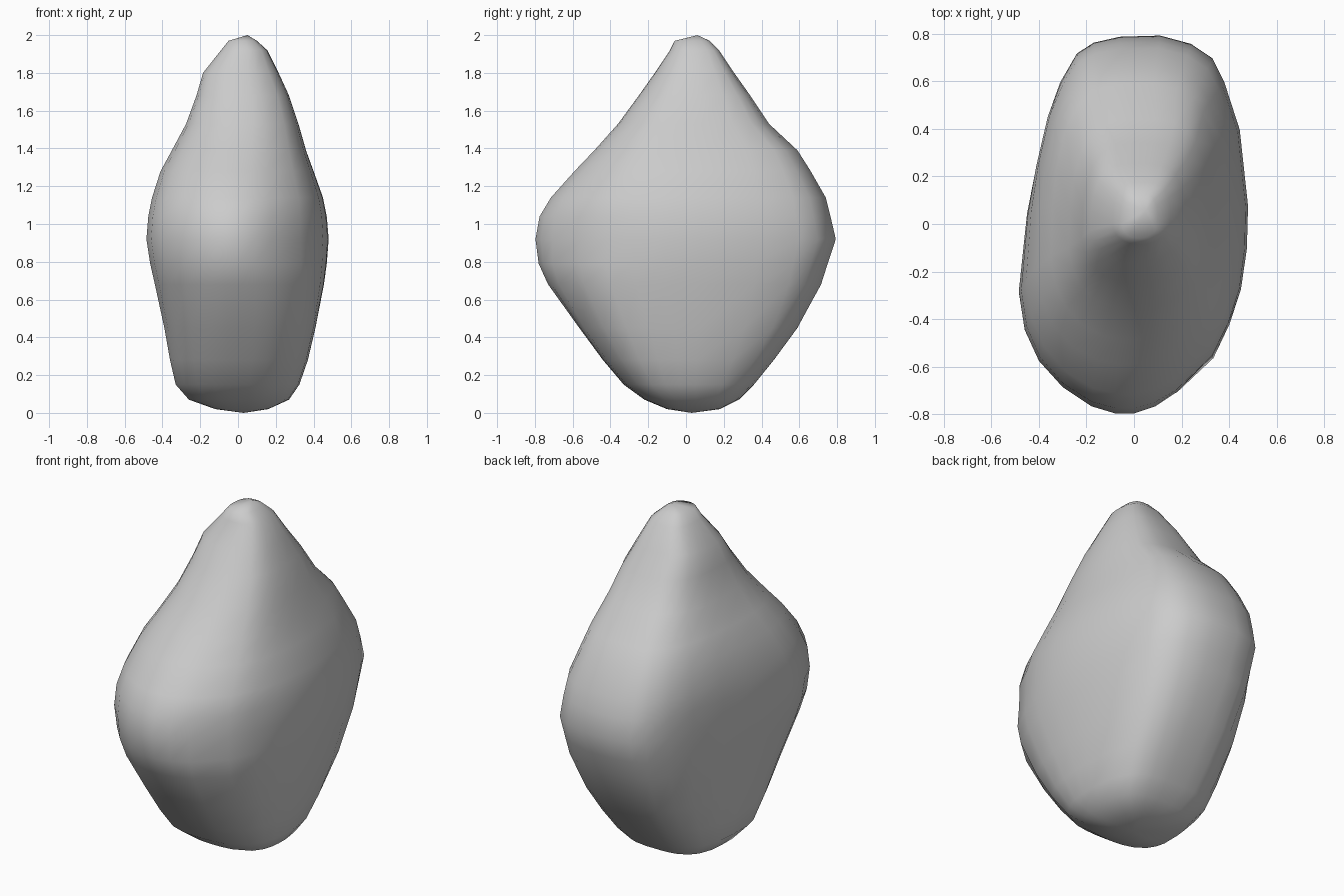
import bpy, bmesh, math

# Silhouette by height: z, left x, right x, front y, back y
levels = [
    (0.02, -0.12, 0.16, -0.10, 0.18),
    (0.07, -0.26, 0.27, -0.22, 0.28),
    (0.15, -0.33, 0.325, -0.33, 0.36),
    (0.28, -0.36, 0.37, -0.44, 0.465),
    (0.45, -0.39, 0.41, -0.565, 0.59),
    (0.68, -0.44, 0.455, -0.73, 0.715),
    (0.79, -0.465, 0.47, -0.78, 0.75),
    (0.92, -0.485, 0.48, -0.797, 0.793),
    (1.04, -0.475, 0.47, -0.775, 0.765),
    (1.14, -0.455, 0.45, -0.715, 0.74),
    (1.28, -0.41, 0.40, -0.59, 0.66),
    (1.39, -0.35, 0.36, -0.485, 0.59),
    (1.53, -0.275, 0.32, -0.36, 0.44),
    (1.68, -0.22, 0.27, -0.25, 0.34),
    (1.80, -0.185, 0.215, -0.165, 0.255),
    (1.92, -0.09, 0.155, -0.085, 0.175),
    (1.97, -0.05, 0.10, -0.06, 0.125),
]

# Widest cross-section, counter-clockwise from the right
section = [(.48, .08), (.445, .4), (.38, .6), (.33, .7), (.24, .76), (.11, .795),
           (-.06, .79), (-.17, .765), (-.24, .72), (-.31, .6), (-.36, .46),
           (-.41, .25), (-.45, .05), (-.485, -.28), (-.46, -.44), (-.4, -.57),
           (-.3, -.68), (-.18, -.76), (-.08, -.79), (0, -.79), (.09, -.76),
           (.18, -.7), (.33, -.55), (.4, -.41), (.45, -.27), (.475, -.1)]


def ring(z):
    """Section, boxier away from the belly, scaled to -1..1."""
    w = min(1, abs(z - 0.92) / 0.5) * (0.8 if z < 0.92 else 0.6)
    pts = []
    for x, y in section:
        u, v = x / 0.483, y / 0.793
        k = (abs(u) ** 3 + abs(v) ** 3) ** (-1 / 3)
        s = 1 - w + w * k
        pts.append((u * s, v * s))
    return [tuple(2 * (p[i] - min(q[i] for q in pts)) /
                  (max(q[i] for q in pts) - min(q[i] for q in pts)) - 1
                  for i in (0, 1)) for p in pts]


# Rock body: stacked rings closed by a tip and a base point
bm = bmesh.new()
rows = []
for z, xl, xr, yf, yb in levels:
    rows.append([bm.verts.new(((xl + xr) / 2 + u * (xr - xl) / 2,
                               (yf + yb) / 2 + v * (yb - yf) / 2, z))
                 for u, v in ring(z)])
base = bm.verts.new((0.03, 0.03, 0))
tip = bm.verts.new((0.05, 0.06, 2))
n = len(section)
for i in range(n):
    j = (i + 1) % n
    for a, b in zip(rows, rows[1:]):
        bm.faces.new((a[i], a[j], b[j], b[i]))
    bm.faces.new((base, rows[0][j], rows[0][i]))
    bm.faces.new((tip, rows[-1][i], rows[-1][j]))
bmesh.ops.recalc_face_normals(bm, faces=bm.faces)
for f in bm.faces:
    f.smooth = True

mesh = bpy.data.meshes.new("rock")
bm.to_mesh(mesh)
bm.free()
rock = bpy.data.objects.new("rock", mesh)
bpy.context.collection.objects.link(rock)
